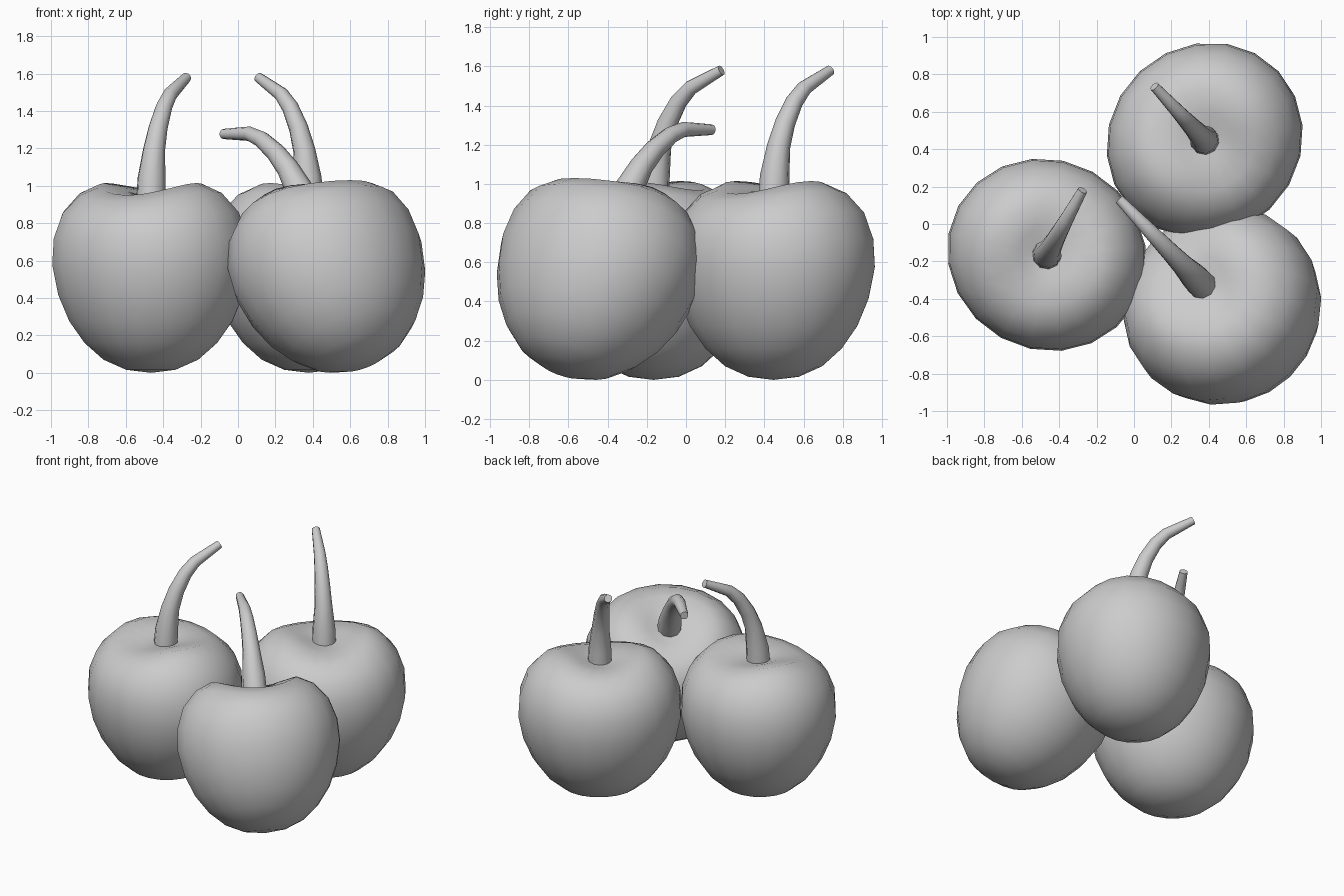
import bpy, bmesh, math
from mathutils import Matrix, Vector

if "Cube" in bpy.data.objects:
    bpy.data.objects.remove(bpy.data.objects["Cube"])

SEG = 20
# fruit profile: radius, height, how far the cleft lowers it
PROFILE = [(.13, .016, 0), (.25, .07, 0), (.35, .16, 0), (.43, .275, 0), (.488, .415, 0),
           (.52, .575, 0), (.512, .72, 0), (.465, .86, .02), (.375, .965, .045),
           (.27, 1.015, .06), (.15, .985, .035), (.06, .95, 0)]
# stem: sideways offset, height, radius
STEM = [(0, .91, .08), (.008, 1.04, .076), (.035, 1.19, .06), (.08, 1.31, .052),
        (.145, 1.42, .045), (.215, 1.49, .039), (.305, 1.535, .033), (.395, 1.58, .027)]


def skin(bm, rings, start, end):
    """Join rings of vertices and close both ends (pole vertex or flat cap)."""
    n = len(rings[0])
    for a, b in zip(rings, rings[1:]):
        for i in range(n):
            j = (i + 1) % n
            bm.faces.new((a[i], a[j], b[j], b[i]))
    for ring, pole in ((rings[0], start), (rings[-1], end)):
        if pole is None:
            bm.faces.new(ring)
        else:
            p = bm.verts.new(pole)
            for i in range(n):
                bm.faces.new((ring[i], ring[(i + 1) % n], p))
    bmesh.ops.recalc_face_normals(bm, faces=bm.faces)


def finish(bm, name):
    me = bpy.data.meshes.new(name)
    bm.to_mesh(me)
    bm.free()
    ob = bpy.data.objects.new(name, me)
    bpy.context.collection.objects.link(ob)
    bpy.ops.object.select_all(action='DESELECT')
    ob.select_set(True)
    bpy.context.view_layer.objects.active = ob
    bpy.ops.object.shade_smooth_by_angle(angle=math.radians(50))
    return ob


def fruit_mesh():
    """Heart-shaped fruit: wider across than along the stem plane, cleft on top."""
    bm = bmesh.new()
    rings = []
    for r, z, cleft in PROFILE:
        ring = []
        for i in range(SEG):
            a = 2 * math.pi * i / SEG
            c = math.cos(a)
            drop = cleft * c * c * (1.1 if c < 0 else .8)
            ring.append(bm.verts.new((.975 * r * c, 1.04 * r * math.sin(a), z - drop)))
        rings.append(ring)
    skin(bm, rings, (0, 0, 0), (0, 0, .935))
    return bm


def stem_mesh():
    bm = bmesh.new()
    rings = []
    for k, (u, z, r) in enumerate(STEM):
        p, q = STEM[max(k - 1, 0)], STEM[min(k + 1, len(STEM) - 1)]
        t = Vector((q[0] - p[0], 0, q[1] - p[1])).normalized()
        side = Vector((t.z, 0, -t.x))
        ring = []
        for i in range(10):
            a = 2 * math.pi * i / 10
            ring.append(bm.verts.new(Vector((u, 0, z)) + side * r * math.cos(a)
                                     + Vector((0, r * math.sin(a), 0))))
        rings.append(ring)
    skin(bm, rings, None, None)
    return bm


def cherry(label, x, y, azimuth, tilt):
    turn = (Matrix.Rotation(math.radians(azimuth), 4, 'Z')
            @ Matrix.Rotation(math.radians(tilt), 4, 'Y'))
    fruit, stem = fruit_mesh(), stem_mesh()
    for bm in (fruit, stem):
        bm.transform(turn)
    # centre the fruit on its spot and stand it on the floor
    lo = [min(v.co[i] for v in fruit.verts) for i in range(3)]
    hi = [max(v.co[i] for v in fruit.verts) for i in range(3)]
    move = Matrix.Translation((x - (lo[0] + hi[0]) / 2, y - (lo[1] + hi[1]) / 2, -lo[2]))
    for bm, part in ((fruit, "fruit"), (stem, "stem")):
        bm.transform(move)
        finish(bm, f"{label}_cherry_{part}")


cherry("left", -.466, -.165, 61, 0)
cherry("back", .378, .447, 133, 0)
cherry("front", .473, -.44, 134, 27)
